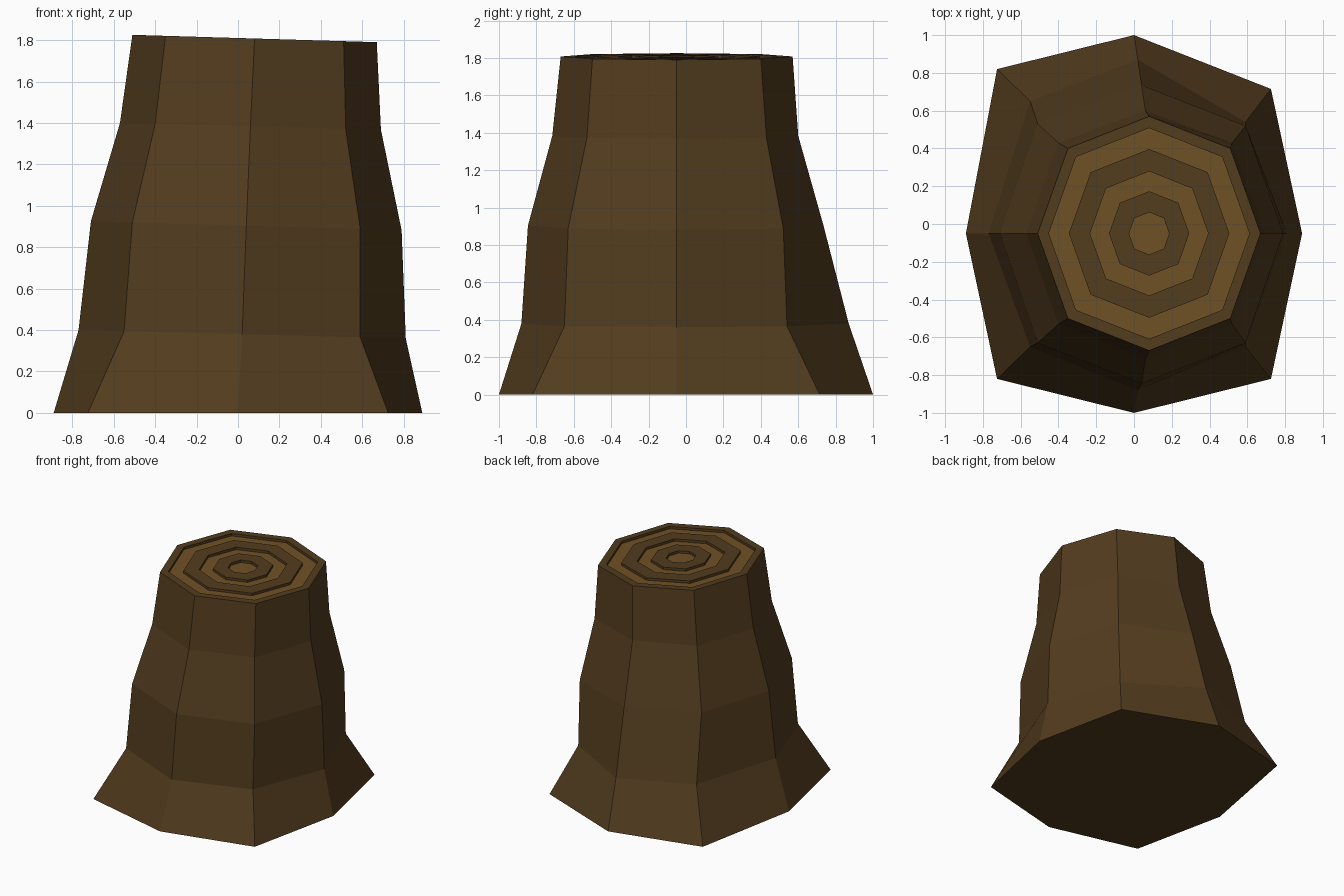
import bpy, bmesh

if "Cube" in bpy.data.objects:
    bpy.data.objects.remove(bpy.data.objects["Cube"])


def material(name, color):
    m = bpy.data.materials.new(name)
    m.diffuse_color = color
    m.use_nodes = True
    m.node_tree.nodes["Principled BSDF"].inputs["Base Color"].default_value = m.diffuse_color
    return m


bark = material("bark", (0.085, 0.045, 0.013, 1))
wood = material("pale_wood", (0.165, 0.082, 0.018, 1))

# Trunk sections: centre x, half width, diagonal half width,
# y front, y front diagonal, y back-left, y back-right, y back, z, tilt along x
SECTIONS = [
    (0.00, 0.89, 0.725, -1.00, -0.82, 0.82, 0.715, 1.00, 0.00, 0.0),
    (0.02, 0.79, 0.57, -0.88, -0.65, 0.65, 0.54, 0.87, 0.38, -0.025),
    (0.04, 0.75, 0.55, -0.845, -0.63, 0.53, 0.52, 0.735, 0.905, -0.03),
    (0.06, 0.63, 0.46, -0.715, -0.53, 0.43, 0.43, 0.60, 1.385, -0.025),
    (0.08, 0.59, 0.43, -0.67, -0.50, 0.40, 0.40, 0.57, 1.81, -0.03),
]


def section_points(cx, rx, dx, yf, ydf, ybl, ybr, yb, z, tilt):
    plan = [(cx + rx, -0.05), (cx + dx, ybr), (cx, yb), (cx - dx, ybl),
            (cx - rx, -0.05), (cx - dx, ydf), (cx, yf), (cx + dx, ydf)]
    return [(x, y, z + tilt * x) for x, y in plan]


bm = bmesh.new()


def add_ring(points):
    return [bm.verts.new(p) for p in points]


def bridge(a, b, mat=0):
    for i in range(8):
        j = (i + 1) % 8
        bm.faces.new((a[i], a[j], b[j], b[i])).material_index = mat


# Bark sides and underside
rings = [add_ring(section_points(*s)) for s in SECTIONS]
for a, b in zip(rings, rings[1:]):
    bridge(a, b)
bm.faces.new(rings[0][::-1])

# Cut top: growth rings alternate between raised bark tone and recessed pale wood
DEPTH = 0.02
outline = section_points(*SECTIONS[-1])


def top_ring(scale, drop):
    pts = []
    for x, y, _ in outline:
        x, y = 0.08 + (x - 0.08) * scale, -0.05 + (y + 0.05) * scale
        pts.append((x, y, 1.81 - 0.03 * x - drop))
    return add_ring(pts)


current, level = rings[-1], 0.0
for i, scale in enumerate((0.90, 0.72, 0.53, 0.36, 0.18)):
    edge = top_ring(scale, level)
    bridge(current, edge, i % 2)
    level = DEPTH - level
    current = top_ring(scale, level)
    bridge(edge, current)
bm.faces.new(current).material_index = 1

bmesh.ops.recalc_face_normals(bm, faces=bm.faces)
mesh = bpy.data.meshes.new("tree_stump")
bm.to_mesh(mesh)
bm.free()
mesh.materials.append(bark)
mesh.materials.append(wood)
bpy.context.collection.objects.link(bpy.data.objects.new("tree_stump", mesh))
